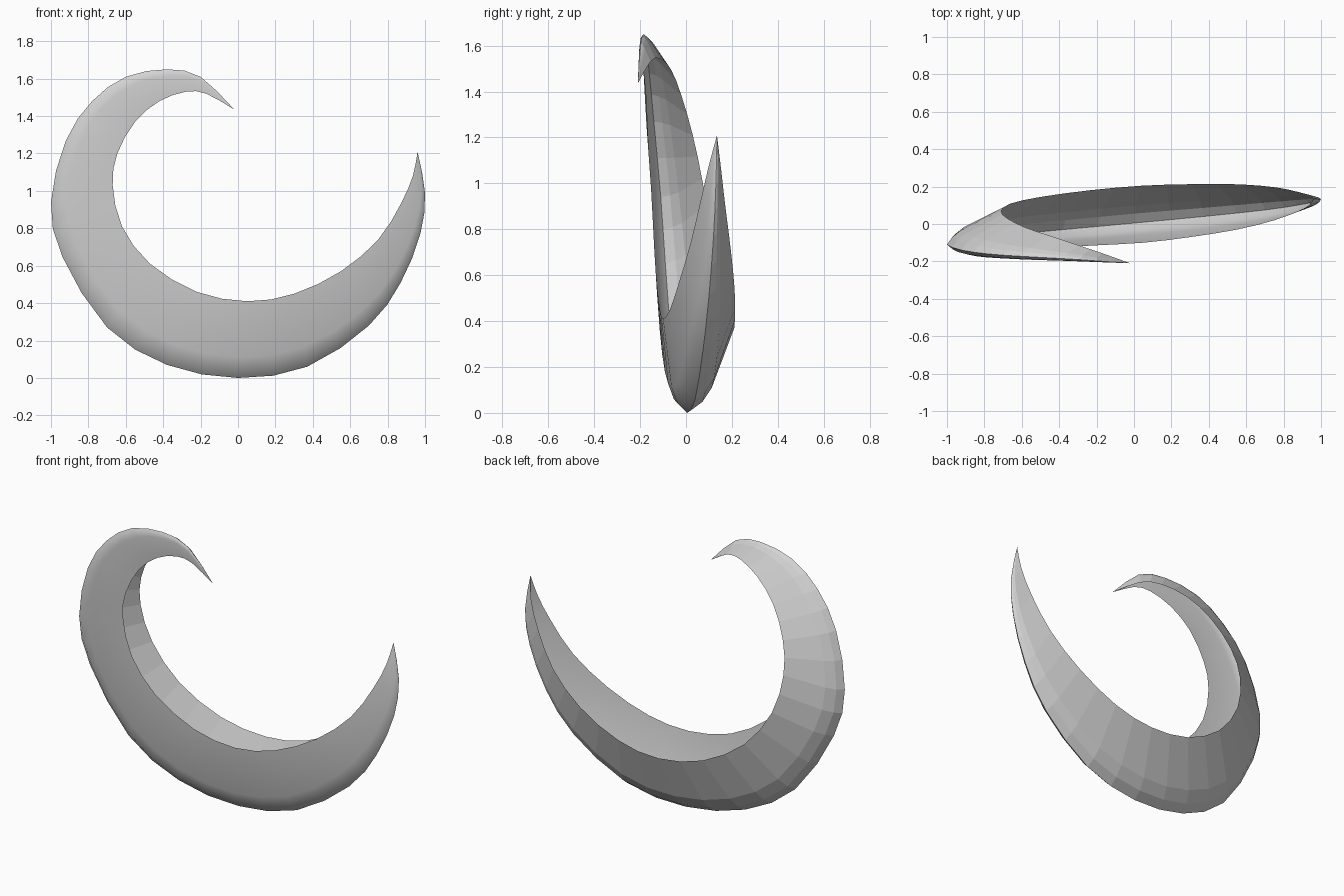
import bpy
import bmesh
import math
from mathutils import Vector

default_cube = bpy.data.objects.get("Cube")
if default_cube:
    bpy.data.objects.remove(default_cube, do_unlink=True)

# Stations along the crescent, from the hooked tip round to the straight tip:
# ridge x, ridge z, rim x, rim z, ridge y, front rim y, back rim y
STATIONS = [
    (-.02, 1.435, -.02, 1.435, -.21, -.21, -.21),
    (-.2, 1.61, -.17, 1.52, -.197, -.2, -.155),
    (-.38, 1.65, -.28, 1.53, -.185, -.193, -.115),
    (-.6, 1.61, -.42, 1.48, -.173, -.183, -.065),
    (-.78, 1.48, -.55, 1.37, -.16, -.172, -.02),
    (-.92, 1.27, -.645, 1.2, -.14, -.165, .03),
    (-1, .94, -.67, 1.03, -.11, -.155, .07),
    (-.94, .65, -.62, .81, -.09, -.143, .11),
    (-.7, .27, -.47, .61, -.06, -.13, .145),
    (-.38, .07, -.22, .46, -.03, -.115, .18),
    (0, 0, .05, .41, .005, -.1, .205),
    (.37, .06, .3, .45, .04, -.07, .213),
    (.7, .28, .55, .57, .075, -.03, .212),
    (.87, .51, .75, .74, .1, .02, .195),
    (.975, .77, .87, .93, .12, .065, .17),
    (1, .99, .935, 1.08, .13, .1, .152),
    (.96, 1.21, .96, 1.21, .135, .135, .135),
]
STEPS = 2                              # spans between stations
BULGE = [(1, 0), (.27, .13), (.1, .1)]  # wall position, swell by width
BACK_SET_OUT = .12                     # back rim sits further from the centre


def spline(a, b, c, d, t):
    """Catmull-Rom blend of four stations."""
    return [.5 * (2 * q + (r - p) * t + (2 * p - 5 * q + 4 * r - s) * t ** 2
                  + (3 * q - p - 3 * r + s) * t ** 3)
            for p, q, r, s in zip(a, b, c, d)]


def extend(end, neighbour):
    """Phantom station beyond an end."""
    return [2 * e - n for e, n in zip(end, neighbour)]


def cross_section(station):
    """Open V: front rim, swollen front wall, ridge, back wall, back rim."""
    ox, oz, ix, iz, ridge_y, front_y, back_y = station
    ridge = Vector((ox, ridge_y, oz))
    front = Vector((ix, front_y, iz))
    back = Vector((ix, back_y, iz))
    back.x += (ox - ix) * BACK_SET_OUT
    back.z += (oz - iz) * BACK_SET_OUT
    width = back_y - front_y

    def wall(rim, side):
        return [ridge.lerp(rim, t) + Vector((0, side * swell * width, 0))
                for t, swell in BULGE]

    return wall(front, -1) + [ridge] + wall(back, 1)[::-1]


# Smoothly interpolated sections along the whole sweep
padded = [extend(STATIONS[0], STATIONS[1]), *STATIONS,
          extend(STATIONS[-1], STATIONS[-2])]
sections = []
for i in range(len(STATIONS) - 1):
    for k in range(STEPS):
        sections.append(cross_section(spline(*padded[i:i + 4], k / STEPS)))
sections.append(cross_section(STATIONS[-1]))

# Skin the sections; the back wall keeps flat panels
bm = bmesh.new()
rows = [[bm.verts.new(p) for p in section] for section in sections]
for row, following in zip(rows, rows[1:]):
    for j in range(len(row) - 1):
        face = bm.faces.new((row[j], row[j + 1], following[j + 1], following[j]))
        face.smooth = j < len(BULGE)
bmesh.ops.remove_doubles(bm, verts=bm.verts[:], dist=.0005)
for edge in bm.edges:
    if len(edge.link_faces) == 2:
        edge.smooth = edge.calc_face_angle(0) < math.radians(35)

mesh = bpy.data.meshes.new("crescent_shell")
bm.to_mesh(mesh)
bm.free()
crescent = bpy.data.objects.new("crescent_shell", mesh)
bpy.context.collection.objects.link(crescent)

# Plain grey
grey = bpy.data.materials.new("light_grey")
grey.use_nodes = True
colour = (.65, .65, .65, 1)
grey.diffuse_color = colour
grey.node_tree.nodes["Principled BSDF"].inputs["Base Color"].default_value = colour
mesh.materials.append(grey)
